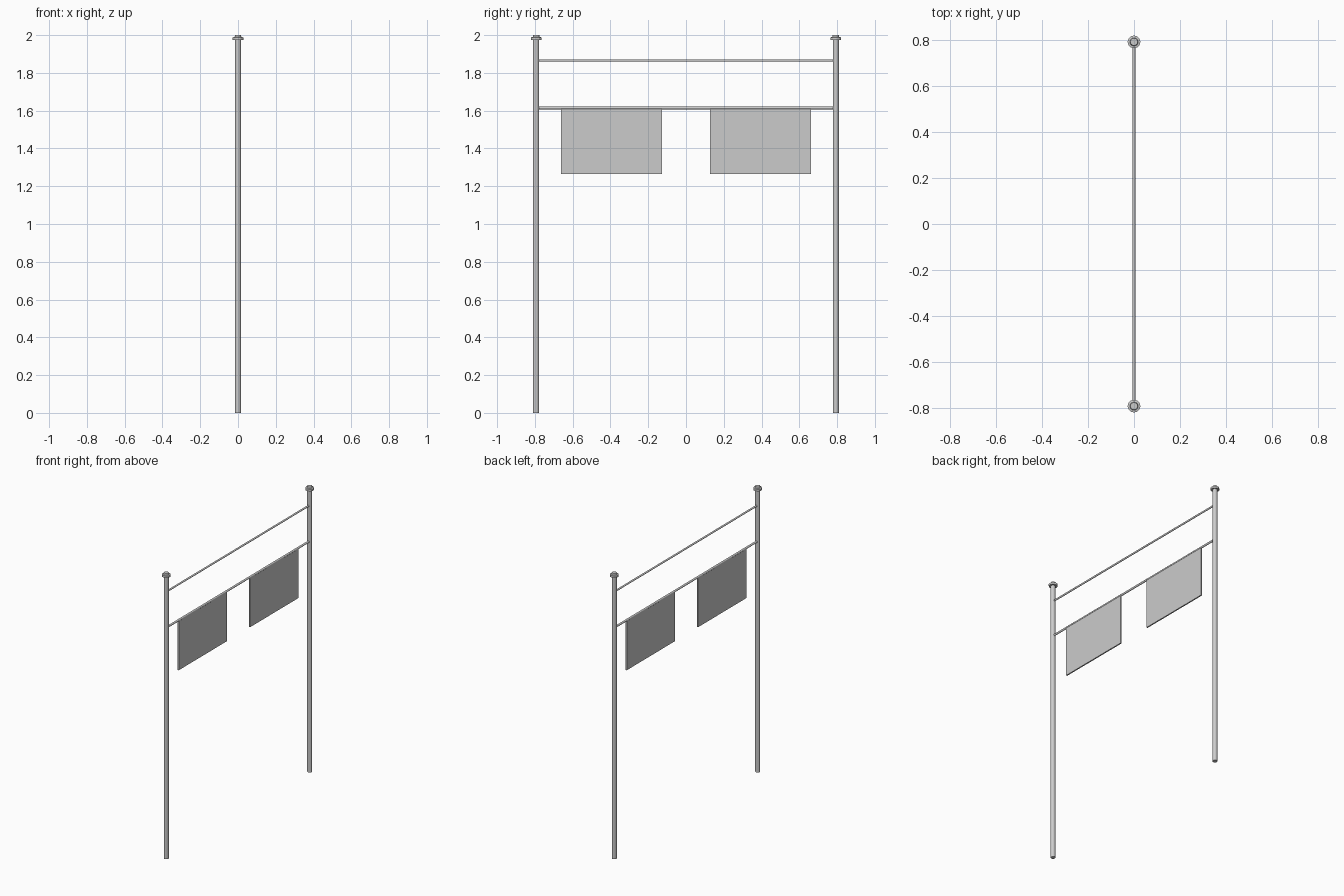
import bpy, bmesh, math

if "Cube" in bpy.data.objects:
    bpy.data.objects.remove(bpy.data.objects["Cube"])

POST_Y = 0.793


def finish(name, bm):
    bmesh.ops.recalc_face_normals(bm, faces=bm.faces)
    me = bpy.data.meshes.new(name)
    bm.to_mesh(me)
    bm.free()
    ob = bpy.data.objects.new(name, me)
    bpy.context.collection.objects.link(ob)
    return ob


def lathe(name, profile, sides=12):
    """Closed solid turned around z from (radius, height) points."""
    bm = bmesh.new()
    rings = [[bm.verts.new((r * math.cos(2 * math.pi * i / sides),
                            r * math.sin(2 * math.pi * i / sides), z))
              for i in range(sides)] for r, z in profile]
    for a, b in zip(rings, rings[1:]):
        for i in range(sides):
            j = (i + 1) % sides
            bm.faces.new((a[i], a[j], b[j], b[i]))
    bm.faces.new(rings[0])
    bm.faces.new(rings[-1])
    return finish(name, bm)


def box(name, size, loc):
    bm = bmesh.new()
    bmesh.ops.create_cube(bm, size=1)
    bmesh.ops.scale(bm, vec=size, verts=bm.verts)
    ob = finish(name, bm)
    ob.location = loc
    return ob


# Upright posts with a flanged cap and a small top knob
post_profile = [(0.016, 0), (0.016, 1.974), (0.028, 1.974), (0.028, 1.988),
                (0.018, 1.990), (0.016, 2.0)]
# Each side: post and hanging panel
for side, s in (("left", -1), ("right", 1)):
    post = lathe(side + "_post", post_profile)
    post.location.y = s * POST_Y
    box(side + "_hanging_panel", (0.009, 0.535, 0.345), (0, s * 0.394, 1.4385))

# Horizontal rails between the posts
for name, z, r in (("upper_rail", 1.865, 0.006), ("lower_rail", 1.614, 0.007)):
    rail = lathe(name, [(r, -POST_Y), (r, POST_Y)])
    rail.rotation_euler.x = math.pi / 2
    rail.location.z = z
